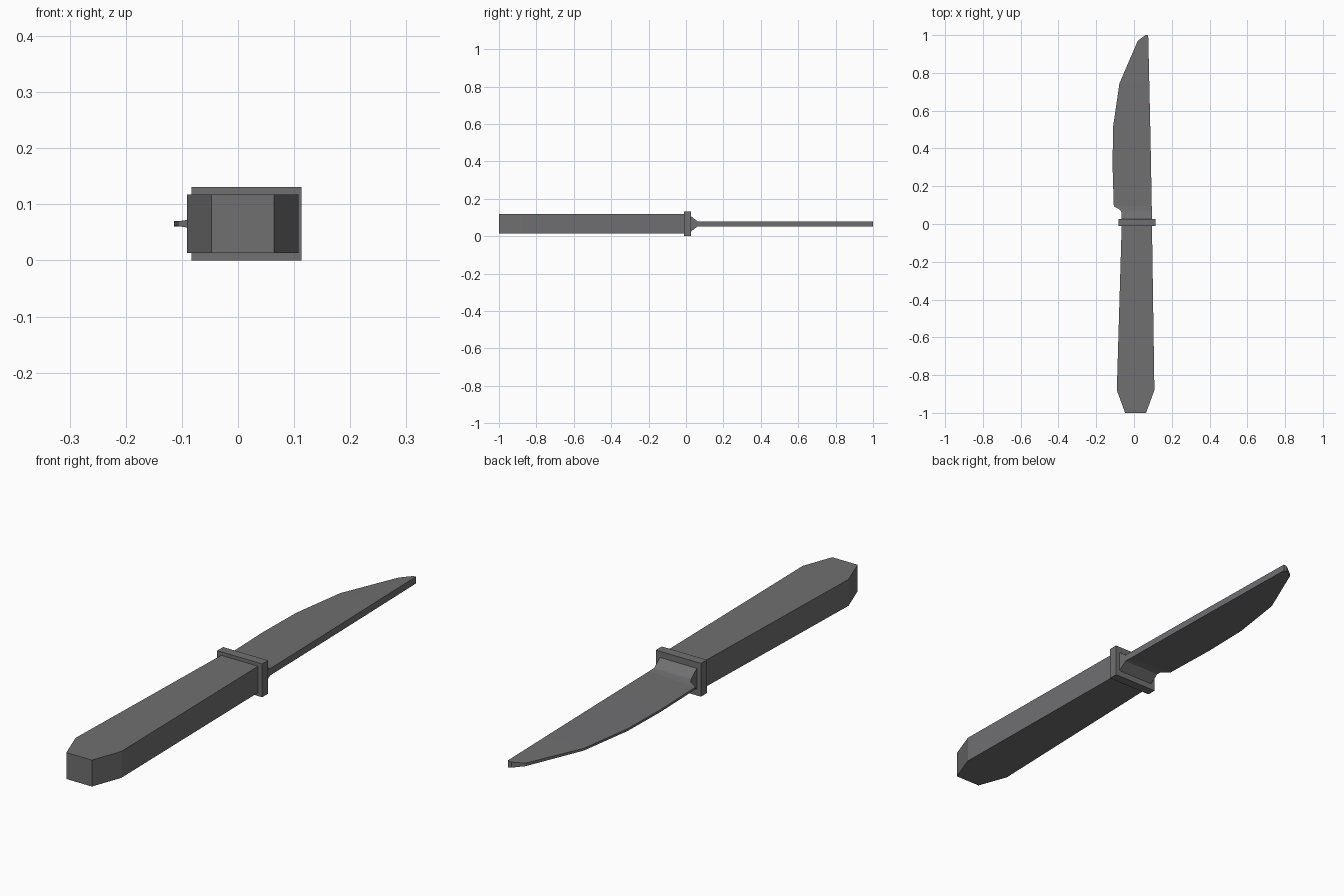
import bpy

if "Cube" in bpy.data.objects:
    bpy.data.objects.remove(bpy.data.objects["Cube"])

ZC = 0.0655  # mid height of the knife

steel = bpy.data.materials.new("dark grey")
steel.diffuse_color = (0.16, 0.16, 0.165, 1)
steel.use_nodes = True
steel.node_tree.nodes["Principled BSDF"].inputs["Base Color"].default_value = steel.diffuse_color


def add_mesh(name, verts, faces):
    me = bpy.data.meshes.new(name)
    me.from_pydata(verts, [], faces)
    me.materials.append(steel)
    ob = bpy.data.objects.new(name, me)
    bpy.context.collection.objects.link(ob)
    return ob


def extrude_outline(name, pts, half):
    """Flat counter-clockwise outline thickened around the mid height."""
    n = len(pts)
    verts = [(x, y, ZC + s * half) for s in (-1, 1) for x, y in pts]
    faces = [tuple(reversed(range(n))), tuple(range(n, 2 * n))]
    faces += [(i, (i + 1) % n, (i + 1) % n + n, i + n) for i in range(n)]
    return add_mesh(name, verts, faces)


# Handle with chamfered butt
extrude_outline("handle", [(-0.065, 0.0), (-0.091, -0.88), (-0.047, -1.0),
                           (0.064, -1.0), (0.108, -0.88), (0.095, 0.0)], 0.052)

# Guard plate
extrude_outline("guard", [(-0.083, 0.026), (-0.083, -0.011),
                          (0.113, -0.011), (0.113, 0.026)], 0.0655)

# Blade with bolster: y, edge x, spine x, edge half thickness, spine half thickness
stations = [
    (0.020, -0.065, 0.096, 0.046, 0.046),
    (0.062, -0.066, 0.095, 0.0135, 0.0135),
    (0.075, -0.073, 0.095, 0.009, 0.0135),
    (0.094, -0.107, 0.094, 0.0045, 0.0135),
    (0.320, -0.114, 0.090, 0.0045, 0.0135),
    (0.520, -0.110, 0.086, 0.0045, 0.0135),
    (0.745, -0.077, 0.081, 0.0045, 0.0135),
    (0.970, 0.020, 0.076, 0.006, 0.0135),
    (1.000, 0.060, 0.075, 0.011, 0.0135),
]
verts, faces = [], []
for y, xe, xs, he, hs in stations:
    verts += [(xe, y, ZC - he), (xs, y, ZC - hs), (xs, y, ZC + hs), (xe, y, ZC + he)]
for k in range(len(stations) - 1):
    a = 4 * k
    for i in range(4):
        j = (i + 1) % 4
        faces.append((a + i, a + 4 + i, a + 4 + j, a + j))
last = 4 * (len(stations) - 1)
faces += [(0, 1, 2, 3), (last + 3, last + 2, last + 1, last)]
blade = add_mesh("blade", verts, faces)

# Consistent outward normals
import bmesh
for ob in bpy.data.objects:
    bm = bmesh.new()
    bm.from_mesh(ob.data)
    bmesh.ops.recalc_face_normals(bm, faces=bm.faces)
    bm.to_mesh(ob.data)
    bm.free()
